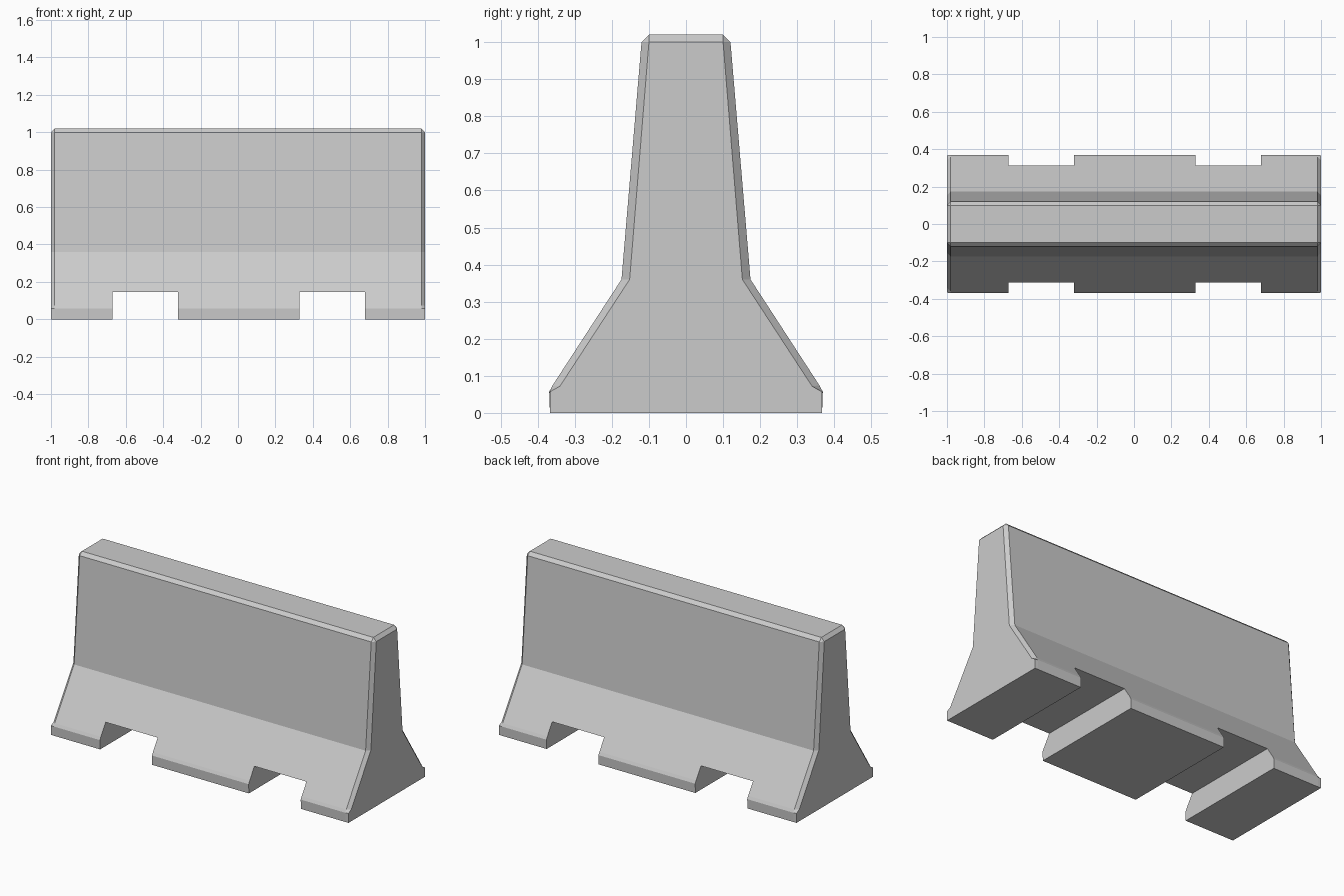
import bpy
import bmesh

cube = bpy.data.objects.get("Cube")
if cube:
    bpy.data.objects.remove(cube, do_unlink=True)

# Concrete colour
concrete = bpy.data.materials.new("concrete grey")
concrete.use_nodes = True
grey = (0.6, 0.6, 0.6, 1)
concrete.diffuse_color = grey
concrete.node_tree.nodes["Principled BSDF"].inputs["Base Color"].default_value = grey


def add_object(name, bm):
    bmesh.ops.recalc_face_normals(bm, faces=bm.faces)
    mesh = bpy.data.meshes.new(name)
    bm.to_mesh(mesh)
    bm.free()
    obj = bpy.data.objects.new(name, mesh)
    bpy.context.collection.objects.link(obj)
    return obj


# Half cross-sections (y, z): full body, and the chamfered end cap
body = [(0.367, 0), (0.369, 0.057), (0.36, 0.074), (0.174, 0.36), (0.12, 1.0), (0.10, 1.02)]
cap = [(0.367, 0), (0.367, 0.057), (0.34, 0.072), (0.152, 0.36), (0.10, 1.0), (0.10, 1.0)]


def section(bm, x, half):
    ring = half + [(-y, z) for y, z in reversed(half)]
    return [bm.verts.new((x, y, z)) for y, z in ring]


# Barrier lofted along x, with chamfered ends
bm = bmesh.new()
rings = [section(bm, x, half) for x, half in
         ((-1, cap), (-0.98, body), (0.98, body), (1, cap))]
for a, b in zip(rings, rings[1:]):
    for i in range(len(a)):
        j = (i + 1) % len(a)
        bm.faces.new((a[i], a[j], b[j], b[i]))
bm.faces.new(rings[0])
bm.faces.new(rings[-1])
bmesh.ops.remove_doubles(bm, verts=bm.verts, dist=0.0005)
barrier = add_object("concrete_barrier", bm)
barrier.data.materials.append(concrete)

# Two forklift slots through the foot
bm = bmesh.new()
for centre in (-0.495, 0.505):
    box = bmesh.ops.create_cube(bm, size=1)["verts"]
    bmesh.ops.scale(bm, vec=(0.35, 1, 0.29), verts=box)
    bmesh.ops.translate(bm, vec=(centre, 0, 0), verts=box)
cutter = add_object("slot_cutter", bm)
cutter.hide_render = True

slots = barrier.modifiers.new("slots", "BOOLEAN")
slots.operation = "DIFFERENCE"
slots.solver = "EXACT"
slots.object = cutter
bpy.context.view_layer.objects.active = barrier
barrier.select_set(True)
bpy.ops.object.modifier_apply(modifier=slots.name)
bpy.data.objects.remove(cutter, do_unlink=True)
